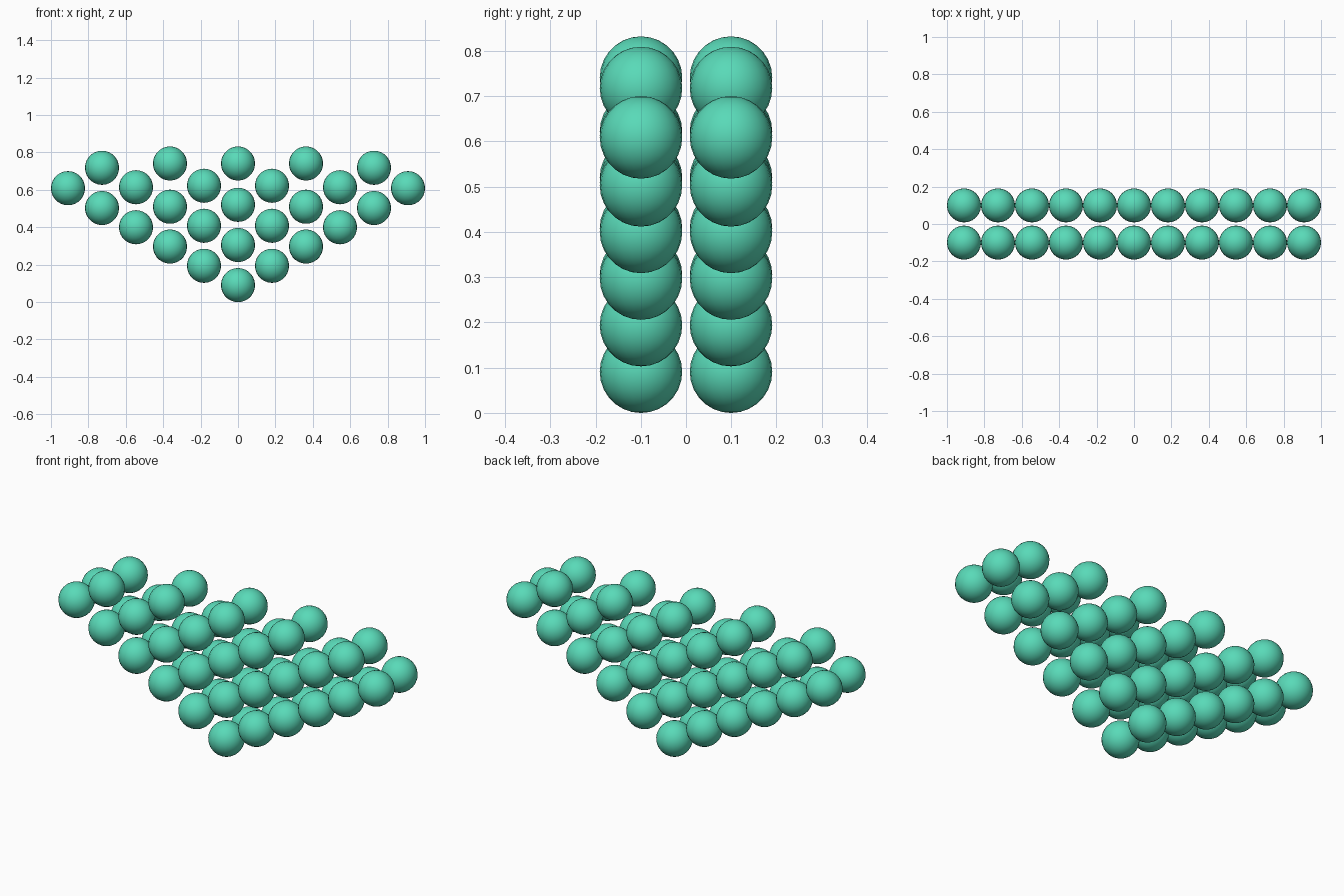
import bpy

if "Cube" in bpy.data.objects:
    bpy.data.objects.remove(bpy.data.objects["Cube"])

R = 0.0912        # ball radius
DX = 0.1818       # column spacing
LAYER_Y = 0.0995  # distance of each layer from the centre plane

# Ball heights in each column, from the centre outwards
columns = [
    (0.091, 0.305, 0.520, 0.741),
    (0.194, 0.408, 0.622),
    (0.297, 0.510, 0.741),
    (0.400, 0.614),
    (0.503, 0.718),
    (0.609,),
]

mat = bpy.data.materials.new("green")
mat.diffuse_color = (0.1, 0.7, 0.48, 1)
mat.use_nodes = True
mat.node_tree.nodes["Principled BSDF"].inputs["Base Color"].default_value = mat.diffuse_color

# Shared ball shape
bpy.ops.mesh.primitive_uv_sphere_add(segments=24, ring_count=14, radius=R)
first = bpy.context.object
bpy.ops.object.shade_smooth()
ball_mesh = first.data
ball_mesh.name = "ball"
ball_mesh.materials.append(mat)
bpy.data.objects.remove(first)


def add_ball(name, x, y, z):
    ob = bpy.data.objects.new(name, ball_mesh)
    ob.location = (x, y, z)
    bpy.context.collection.objects.link(ob)


# Two mirrored layers of balls in a wedge pattern
for layer, y in (("front", -LAYER_Y), ("back", LAYER_Y)):
    for c, heights in enumerate(columns):
        for side in ((1,) if c == 0 else (-1, 1)):
            for z in heights:
                add_ball(f"{layer}_ball", side * c * DX, y, z)
